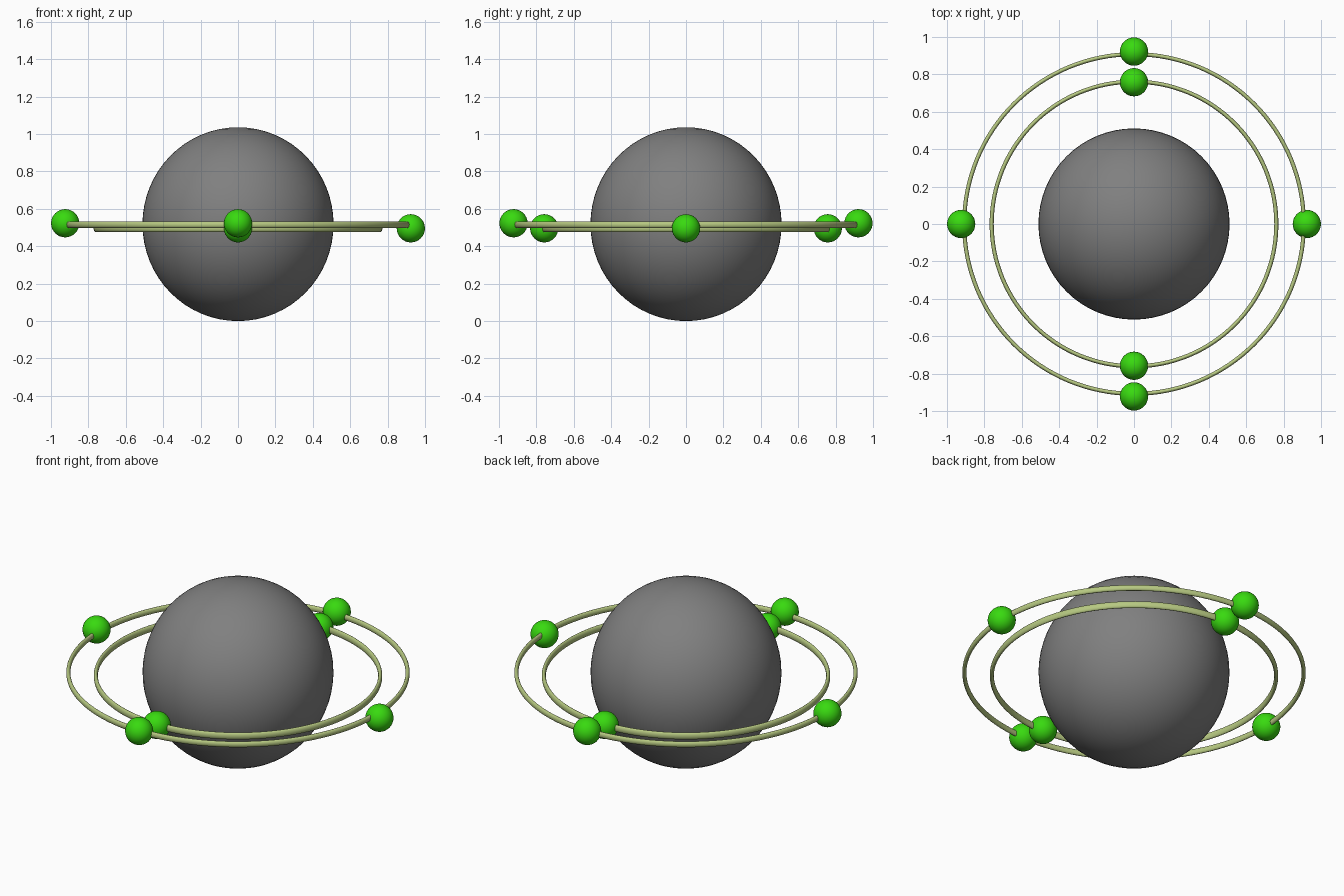
import bpy, bmesh, math

if "Cube" in bpy.data.objects:
    bpy.data.objects.remove(bpy.data.objects["Cube"])


def material(name, rgb):
    m = bpy.data.materials.new(name)
    m.diffuse_color = (*rgb, 1)
    m.use_nodes = True
    m.node_tree.nodes["Principled BSDF"].inputs["Base Color"].default_value = m.diffuse_color
    return m


GREY = material("grey", (0.215, 0.215, 0.215))
GREEN = material("bright green", (0.04, 0.70, 0.005))
OLIVE = material("pale olive", (0.47, 0.58, 0.22))


def finish(name, bm, mat, loc):
    bmesh.ops.recalc_face_normals(bm, faces=bm.faces)
    me = bpy.data.meshes.new(name)
    bm.to_mesh(me)
    bm.free()
    me.materials.append(mat)
    ob = bpy.data.objects.new(name, me)
    ob.location = loc
    bpy.context.collection.objects.link(ob)
    bpy.ops.object.select_all(action='DESELECT')
    ob.select_set(True)
    bpy.context.view_layer.objects.active = ob
    bpy.ops.object.shade_smooth_by_angle(angle=math.radians(50))
    return ob


def ball(name, radius, mat, loc, seg, stretch=1.0):
    bm = bmesh.new()
    bmesh.ops.create_uvsphere(bm, u_segments=seg, v_segments=seg // 2, radius=radius)
    for v in bm.verts:
        v.co.z *= stretch
    return finish(name, bm, mat, loc)


def ring(name, profile, mat, z, seg=128):
    # sweep a closed (radius, height) profile around z
    bm = bmesh.new()
    rows = []
    for i in range(seg):
        a = 2 * math.pi * i / seg
        rows.append([bm.verts.new((r * math.cos(a), r * math.sin(a), h)) for r, h in profile])
    n = len(profile)
    for i in range(seg):
        p, q = rows[i], rows[(i + 1) % seg]
        for j in range(n):
            k = (j + 1) % n
            bm.faces.new((p[j], q[j], q[k], p[k]))
    return finish(name, bm, mat, (0, 0, z))


def oval(radius, half_w, half_h, n=16):
    return [(radius + half_w * math.cos(2 * math.pi * i / n),
             half_h * math.sin(2 * math.pi * i / n)) for i in range(n)]


# central nucleus
ball("nucleus", 0.511, GREY, (0, 0, 0.518), 64, 0.518 / 0.511)

# two orbit rings
ring("outer_orbit", oval(0.908, 0.011, 0.017), OLIVE, 0.515)
ring("inner_orbit", oval(0.761, 0.011, 0.020), OLIVE, 0.496)

# small balls riding on the orbits
spots = [(-0.924, 0, 0.523), (0.924, 0, 0.496), (0, -0.922, 0.523), (0, 0.922, 0.523),
         (0, -0.758, 0.496), (0, 0.758, 0.496)]
for i, p in enumerate(spots):
    ball(f"electron_{i + 1}", 0.0755, GREEN, p, 32)
